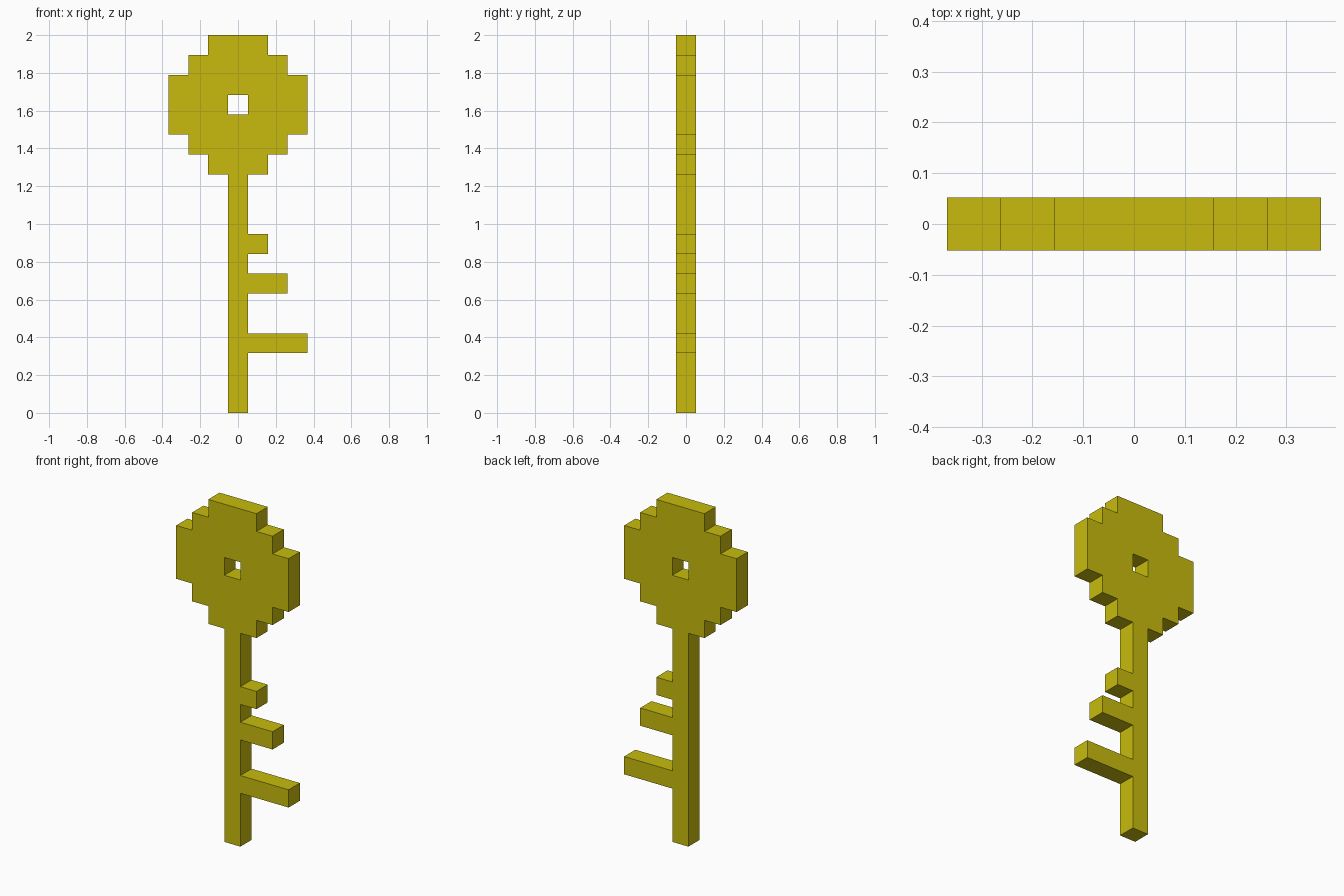
import bpy, bmesh

if "Cube" in bpy.data.objects:
    bpy.data.objects.remove(bpy.data.objects["Cube"])

U = 2 / 19          # one pixel of the key (19 pixels tall)

gold = bpy.data.materials.new("yellow gold")
gold.diffuse_color = (0.58, 0.50, 0.004, 1)
gold.use_nodes = True
gold.node_tree.nodes["Principled BSDF"].inputs["Base Color"].default_value = gold.diffuse_color

# Silhouette as pixel cells (column, row); column 0 is the shaft
cells = {(0, row) for row in range(12)}                       # shaft
for row, length in ((3, 3), (6, 2), (8, 1)):                  # teeth
    cells |= {(col, row) for col in range(1, length + 1)}
for row, half in enumerate((1, 2, 3, 3, 3, 2, 1), start=12):  # round bow
    cells |= {(col, row) for col in range(-half, half + 1)}
cells.remove((0, 15))                                         # key-ring hole

# Flat front sheet of welded cells
bm = bmesh.new()
for col, row in sorted(cells):
    corners = ((-.5, 0), (.5, 0), (.5, 1), (-.5, 1))
    bm.faces.new([bm.verts.new(((col + x) * U, -U / 2, (row + z) * U))
                  for x, z in corners])
bmesh.ops.remove_doubles(bm, verts=bm.verts[:], dist=0.001)

# Thicken to the back, keeping the front sheet as the front wall
ext = bmesh.ops.extrude_face_region(bm, geom=bm.faces[:], use_keep_orig=True)
back = [g for g in ext["geom"] if isinstance(g, bmesh.types.BMVert)]
bmesh.ops.translate(bm, verts=back, vec=(0, U, 0))
bmesh.ops.recalc_face_normals(bm, faces=bm.faces[:])
bmesh.ops.dissolve_limit(bm, angle_limit=0.01, verts=bm.verts[:], edges=bm.edges[:])

mesh = bpy.data.meshes.new("key")
bm.to_mesh(mesh)
bm.free()
mesh.materials.append(gold)
bpy.context.collection.objects.link(bpy.data.objects.new("key", mesh))
